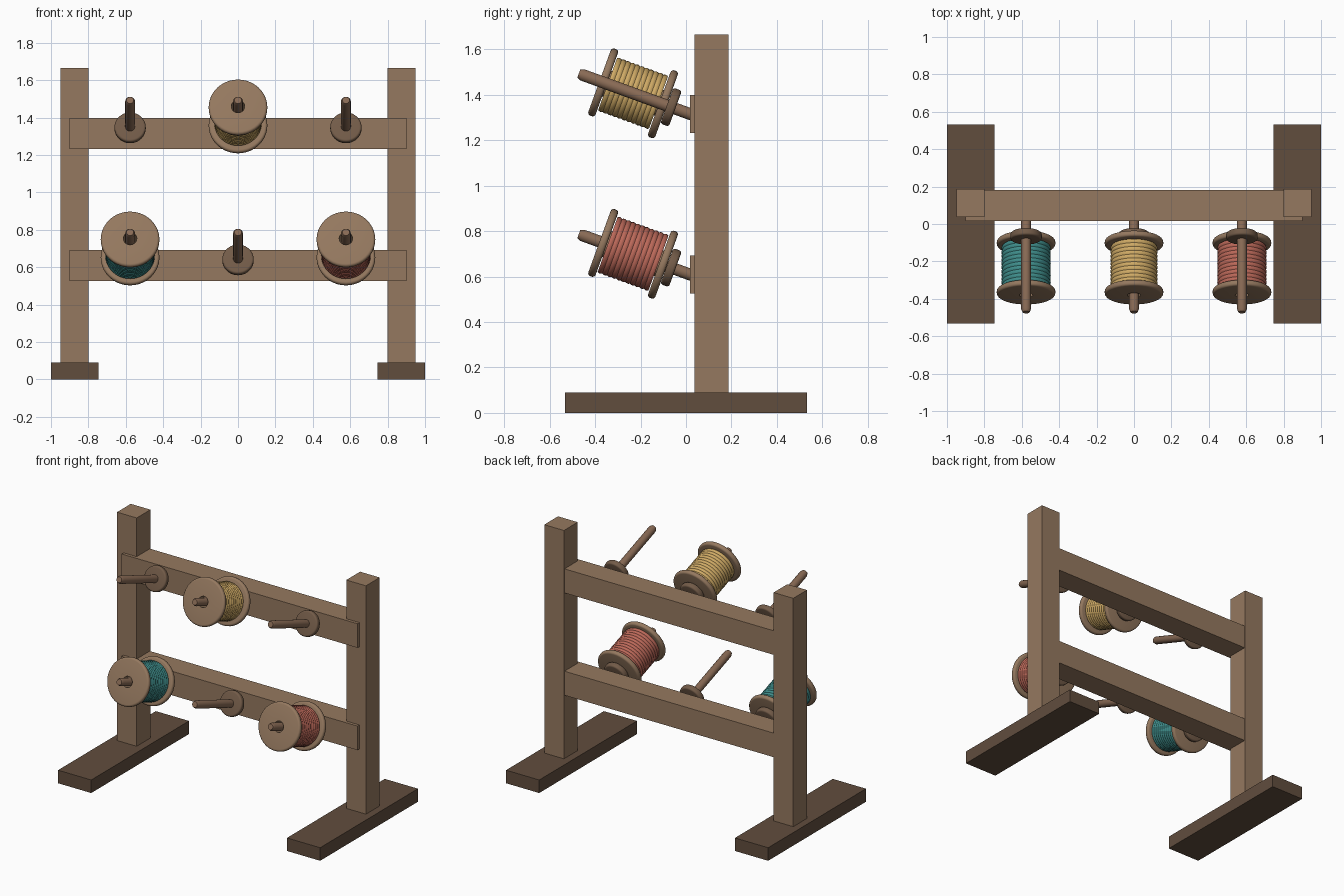
import bpy, bmesh, math
from mathutils import Matrix

if "Cube" in bpy.data.objects:
    bpy.data.objects.remove(bpy.data.objects["Cube"])

TILT = math.radians(70)   # pegs point forward, 20 degrees above horizontal


def material(name, rgb):
    m = bpy.data.materials.new(name)
    m.diffuse_color = (*rgb, 1)
    m.use_nodes = True
    m.node_tree.nodes["Principled BSDF"].inputs["Base Color"].default_value = m.diffuse_color
    return m


WOOD = material("oak", (0.30, 0.19, 0.115))
DARK = material("dark_oak", (0.12, 0.075, 0.048))
MID = material("collar_oak", (0.17, 0.105, 0.065))
PEG = material("peg_wood", (0.25, 0.145, 0.09))
THREADS = {
    "yellow": material("yellow_thread", (0.62, 0.40, 0.13)),
    "teal": material("teal_thread", (0.05, 0.27, 0.26)),
    "red": material("red_thread", (0.50, 0.14, 0.10)),
}


def finish(name, bm, mat):
    bmesh.ops.recalc_face_normals(bm, faces=bm.faces)
    mesh = bpy.data.meshes.new(name)
    bm.to_mesh(mesh)
    bm.free()
    mesh.materials.append(mat)
    obj = bpy.data.objects.new(name, mesh)
    bpy.context.collection.objects.link(obj)
    return obj


def box(name, lo, hi, mat):
    bm = bmesh.new()
    size = [b - a for a, b in zip(lo, hi)]
    mid = [(a + b) / 2 for a, b in zip(lo, hi)]
    bmesh.ops.create_cube(bm, size=1, matrix=Matrix.Translation(mid) @ Matrix.Diagonal((*size, 1)))
    return finish(name, bm, mat)


def lathe(name, profile, origin, mat, steps=40, closed=False):
    """Spin (radius, distance) points around the tilted peg axis."""
    bm = bmesh.new()
    vs = [bm.verts.new((r, 0, t)) for r, t in profile]
    edges = [bm.edges.new(p) for p in zip(vs, vs[1:])]
    if closed:
        edges.append(bm.edges.new((vs[-1], vs[0])))
    bmesh.ops.spin(bm, geom=vs + edges, cent=(0, 0, 0), axis=(0, 0, 1),
                   angle=2 * math.pi, steps=steps)
    bmesh.ops.remove_doubles(bm, verts=bm.verts, dist=1e-5)
    obj = finish(name, bm, mat)
    obj.matrix_world = Matrix.Translation(origin) @ Matrix.Rotation(TILT, 4, 'X')
    bpy.ops.object.select_all(action='DESELECT')
    obj.select_set(True)
    bpy.context.view_layer.objects.active = obj
    bpy.ops.object.shade_smooth_by_angle(angle=math.radians(35))
    return obj


def rim(radius, t0, t1, round_r, n=4):
    """Rounded outer edge of a disc running from t0 to t1."""
    pts = []
    for centre, start in ((t0 + round_r, -90), (t1 - round_r, 0)):
        for i in range(n + 1):
            a = math.radians(start + 90 * i / n)
            pts.append((radius - round_r + round_r * math.cos(a), centre + round_r * math.sin(a)))
    return pts


# Frame: feet, posts and cross rails
for side, s in (("left", -1), ("right", 1)):
    xa, xb = sorted((s * 1.0, s * 0.747))
    box(side + "_foot", (xa, -0.533, 0), (xb, 0.533, 0.09), DARK)
    xa, xb = sorted((s * 0.95, s * 0.80))
    box(side + "_post", (xa, 0.038, 0.09), (xb, 0.188, 1.665), WOOD)

RAILS = {"lower": 0.609, "upper": 1.315}
for level, z in RAILS.items():
    box(level + "_rail", (-0.90, 0.017, z - 0.083), (0.90, 0.182, z + 0.083), WOOD)

# Pegs with collars, and spools on three of them
SPOOLS = {("upper", 0): ("yellow", 0.125), ("lower", -1): ("teal", 0.131), ("lower", 1): ("red", 0.131)}
for level, z in RAILS.items():
    for col, where in ((-1, "left"), (0, "middle"), (1, "right")):
        origin = (col * 0.577, 0.017, z)
        tag = f"{level}_{where}"
        lathe(tag + "_peg",
              [(0, -0.04), (0.026, -0.04), (0.026, 0.503), (0.019, 0.52), (0, 0.52)],
              origin, PEG, steps=20)
        lathe(tag + "_collar", [(0, 0.068)] + rim(0.084, 0.068, 0.108, 0.012) + [(0, 0.108)],
              origin, MID)
        if (level, col) not in SPOOLS:
            continue
        colour, radius = SPOOLS[level, col]
        # Hollow wooden spool: two flanges joined by a core
        lathe(f"{colour}_spool",
              [(0.036, 0.109)] + rim(0.157, 0.109, 0.143, 0.014) + [(0.06, 0.143), (0.06, 0.389)]
              + rim(0.157, 0.389, 0.423, 0.014) + [(0.036, 0.423)],
              origin, WOOD, closed=True)
        # Wound thread with shallow ridges
        t0, t1, turns = 0.147, 0.385, 11
        ridges = []
        for i in range(turns * 4 + 1):
            ripple = 0.004 * abs(math.sin(math.pi * i / 4))
            ridges.append((radius - 0.003 + ripple, t0 + (t1 - t0) * i / (turns * 4)))
        lathe(f"{colour}_thread", [(0.055, t0)] + ridges + [(0.055, t1)],
              origin, THREADS[colour], closed=True)
